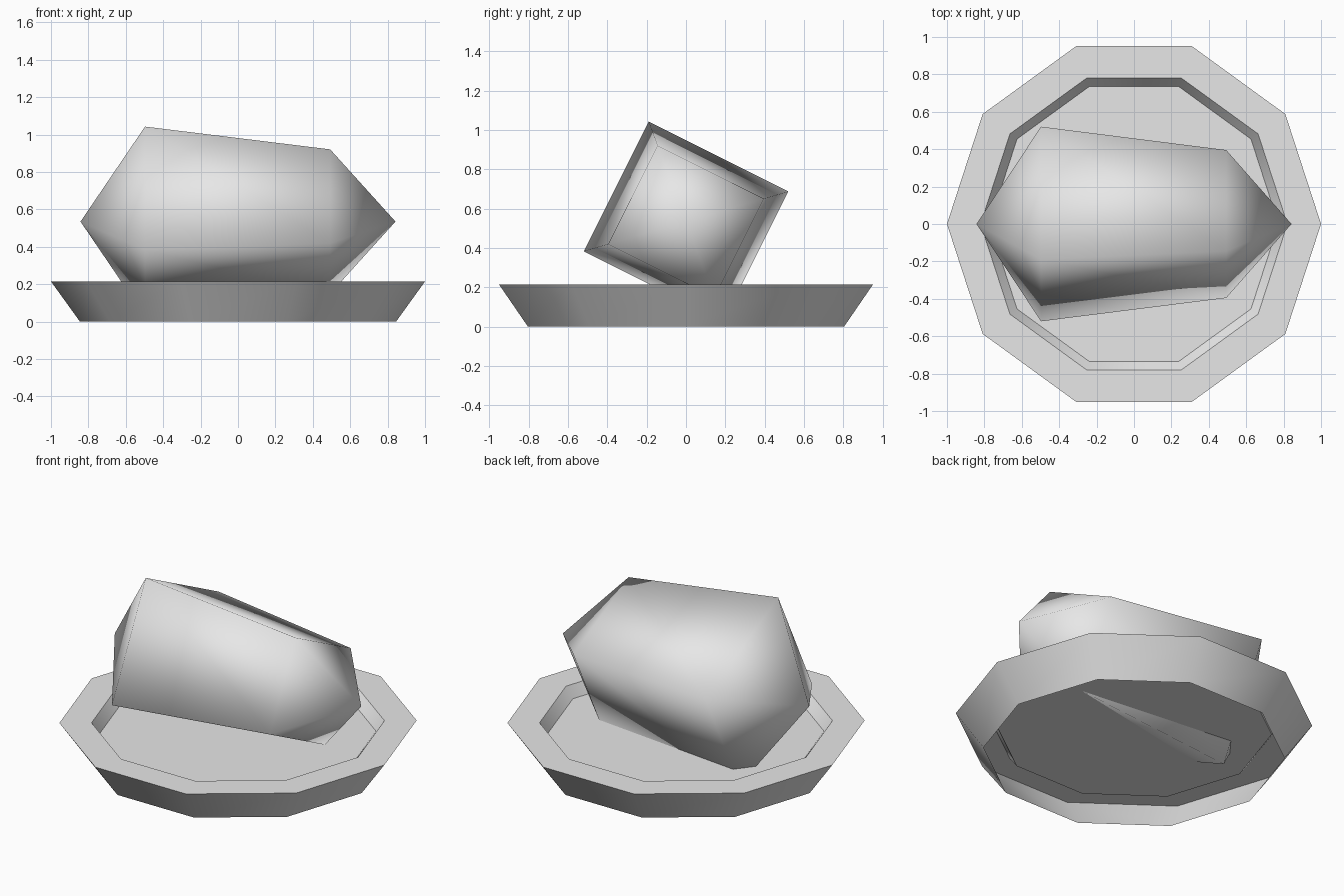
import bpy, bmesh, math
from mathutils import Matrix, Vector

cube = bpy.data.objects.get("Cube")
if cube:
    bpy.data.objects.remove(cube, do_unlink=True)

grey = bpy.data.materials.new("plain grey")
grey.use_nodes = True
grey.diffuse_color = (0.8, 0.8, 0.8, 1)
grey.node_tree.nodes["Principled BSDF"].inputs["Base Color"].default_value = (0.8, 0.8, 0.8, 1)


def bridge(bm, a, b):
    """Join two equal rings of vertices with quads."""
    n = len(a)
    for i in range(n):
        j = (i + 1) % n
        bm.faces.new((a[i], a[j], b[j], b[i]))


def finish(bm, name, angle):
    mesh = bpy.data.meshes.new(name)
    bm.to_mesh(mesh)
    bm.free()
    mesh.materials.append(grey)
    obj = bpy.data.objects.new(name, mesh)
    bpy.context.collection.objects.link(obj)
    bpy.ops.object.select_all(action='DESELECT')
    obj.select_set(True)
    bpy.context.view_layer.objects.active = obj
    if angle is None:
        bpy.ops.object.shade_smooth()
    else:
        bpy.ops.object.shade_smooth_by_angle(angle=math.radians(angle))
    return obj


# Ten-sided dish: sloping wall, flat rim, inner step and floor; open underneath
SIDES = 10
dish_profile = [(0.845, 0.0), (1.0, 0.215), (0.82, 0.215), (0.773, 0.15)]
bm = bmesh.new()
rings = []
for radius, z in dish_profile:
    rings.append([bm.verts.new((radius * math.cos(math.tau * i / SIDES),
                                radius * math.sin(math.tau * i / SIDES), z))
                  for i in range(SIDES)])
for lower, upper in zip(rings, rings[1:]):
    bridge(bm, lower, upper)
bm.faces.new(rings[-1])
finish(bm, "dish", 40)

# Tapered four-sided block with a pointed tip at each end, rolled on its long axis
CENTRE_Z = 0.535
roll = Matrix.Rotation(math.radians(-26.6), 4, 'X')
lift = Matrix.Translation((0, 0, CENTRE_Z))
bm = bmesh.new()
ends = []
for x, scale in ((-0.497, 1.0), (0.493, 0.76)):
    hw, hh = 0.397 * scale, 0.369 * scale
    ends.append([bm.verts.new(lift @ roll @ Vector((x, sy * hw, sz * hh)))
                 for sy, sz in ((-1, -1), (1, -1), (1, 1), (-1, 1))])
bridge(bm, *ends)
for x, ring in ((-0.842, ends[0]), (0.842, ends[1])):
    tip = bm.verts.new((x, 0, CENTRE_Z))
    for i in range(4):
        bm.faces.new((ring[i], ring[(i + 1) % 4], tip))
bmesh.ops.recalc_face_normals(bm, faces=bm.faces)
finish(bm, "block", None)
